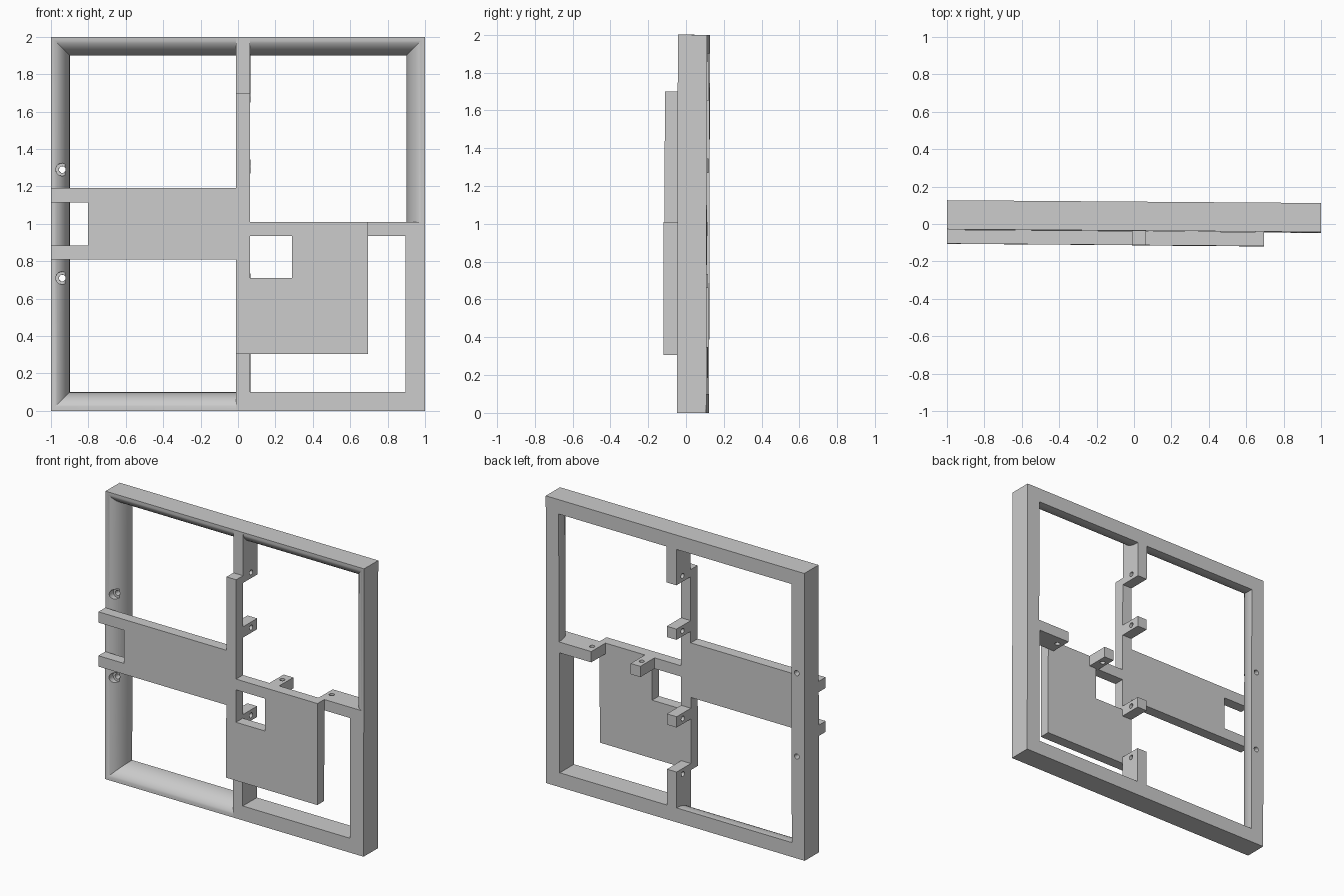
import bpy, bmesh, math
from mathutils import Matrix, Vector

cube = bpy.data.objects.get("Cube")
if cube:
    bpy.data.objects.remove(cube, do_unlink=True)

grey = bpy.data.materials.new("light_grey")
grey.use_nodes = True
GREY = (0.6, 0.6, 0.6, 1)
grey.diffuse_color = GREY
grey.node_tree.nodes["Principled BSDF"].inputs["Base Color"].default_value = GREY

# Depth levels: raised layer front, frame front, back
LAYER, FRONT, BACK = -0.113, -0.038, 0.117
BAR_L, BAR_R = -0.01, 0.065      # central bar sides
BAR_B, BAR_T = 0.935, 1.01       # cross bar bottom and top
parts = []


def finish(bm, name):
    bmesh.ops.recalc_face_normals(bm, faces=bm.faces)
    mesh = bpy.data.meshes.new(name)
    bm.to_mesh(mesh)
    bm.free()
    mesh.materials.append(grey)
    obj = bpy.data.objects.new(name, mesh)
    bpy.context.collection.objects.link(obj)
    parts.append(obj)
    return obj


def slab(name, outline, y0, y1):
    """Extrude an x-z outline from y0 to y1."""
    bm = bmesh.new()
    face = bm.faces.new([bm.verts.new((x, y0, z)) for x, z in outline])
    ext = bmesh.ops.extrude_face_region(bm, geom=[face])
    moved = [v for v in ext["geom"] if isinstance(v, bmesh.types.BMVert)]
    bmesh.ops.translate(bm, verts=moved, vec=(0, y1 - y0, 0))
    return finish(bm, name)


def box(name, x0, x1, z0, z1, y0=FRONT, y1=BACK):
    return slab(name, [(x0, z0), (x1, z0), (x1, z1), (x0, z1)], y0, y1)


def cut(obj, cutter):
    mod = obj.modifiers.new("cut", "BOOLEAN")
    mod.operation, mod.solver, mod.object = "DIFFERENCE", "EXACT", cutter
    bpy.context.view_layer.objects.active = obj
    bpy.ops.object.modifier_apply(modifier=mod.name)
    parts.remove(cutter)
    bpy.data.objects.remove(cutter, do_unlink=True)


def drill(obj, centre, axis, radius, length):
    bm = bmesh.new()
    turn = Vector((0, 0, 1)).rotation_difference(Vector(axis)).to_matrix().to_4x4()
    bmesh.ops.create_cone(bm, cap_ends=True, segments=24, radius1=radius,
                          radius2=radius, depth=length,
                          matrix=Matrix.Translation(centre) @ turn)
    cut(obj, finish(bm, "drill"))


# Mitred outer frame with a rounded-over front
WIDTH, LIP, STEPS = 0.1, 0.012, 14
depth = BACK - LIP - FRONT
profile = [(0, BACK)]
for i in range(STEPS + 1):
    a = math.pi / 2 * i / STEPS
    profile.append((WIDTH * math.sin(a), FRONT + depth * (1 - math.cos(a))))
profile.append((WIDTH, BACK))
bm = bmesh.new()
rings = [[bm.verts.new((sx * (1 - d), y, 1 + sz * (1 - d)))
          for sx, sz in ((-1, -1), (1, -1), (1, 1), (-1, 1))] for d, y in profile]
for a, b in zip(rings, rings[1:] + rings[:1]):
    for k in range(4):
        n = (k + 1) % 4
        bm.faces.new((a[k], a[n], b[n], b[k]))
frame = finish(bm, "rounded_frame")

# Counterbored screw holes in the frame
for z in (0.71, 1.29):
    drill(frame, (-0.94, FRONT, z), (0, 1, 0), 0.034, 0.1)
    drill(frame, (-0.94, 0, z), (0, 1, 0), 0.018, 1)

# Square-fronted members of the lower left quarter
box("flat_bottom_rail", BAR_L, 1, 0, 0.1)
box("flat_side_rail", 0.895, 1, 0, BAR_T)

# Raised layer: central bar, wide arm with open slot, square panel with window
box("central_bar", BAR_L, BAR_R, 0.305, 1.7, LAYER, FRONT)
slab("wide_arm", [(-1, 0.81), (BAR_L, 0.81), (BAR_L, 1.19), (-1, 1.19),
                  (-1, 1.115), (-0.8, 1.115), (-0.8, 0.885), (-1, 0.885)], LAYER, FRONT)
panel = box("square_panel", BAR_R, 0.695, 0.305, BAR_T, LAYER, FRONT)
cut(panel, box("window", BAR_R - 0.1, 0.29, 0.71, BAR_B, -1, 1))

# Full-depth stubs and lugs, each drilled near its end
HOLE_Y = 0.05
for name, z0, z1, hole in (("upper_stub", 1.65, 2, 1.69), ("upper_lug", 1.27, 1.345, 1.307),
                           ("lower_lug", 0.66, 0.735, 0.697), ("lower_stub", 0, 0.35, 0.31)):
    lug = box(name, BAR_L, BAR_R, z0, z1)
    drill(lug, (0.03, HOLE_Y, hole), (1, 0, 0), 0.017, 0.3)
for name, x0, x1, hole in (("cross_lug", 0.27, 0.345, 0.307), ("cross_stub", 0.65, 0.95, 0.69)):
    lug = box(name, x0, x1, BAR_B, BAR_T)
    drill(lug, (hole, HOLE_Y, 0.97), (0, 0, 1), 0.017, 0.3)

# Slight lean of the whole assembly, and smooth rounded surfaces
middle = Matrix.Translation((0, 0, 1))
lean = Matrix.Rotation(-0.0075, 4, "Z") @ Matrix.Rotation(-0.0025, 4, "X")
bpy.ops.object.select_all(action="DESELECT")
for obj in parts:
    obj.data.transform(middle @ lean @ middle.inverted())
    obj.select_set(True)
bpy.context.view_layer.objects.active = frame
bpy.ops.object.shade_smooth_by_angle(angle=math.radians(30))
